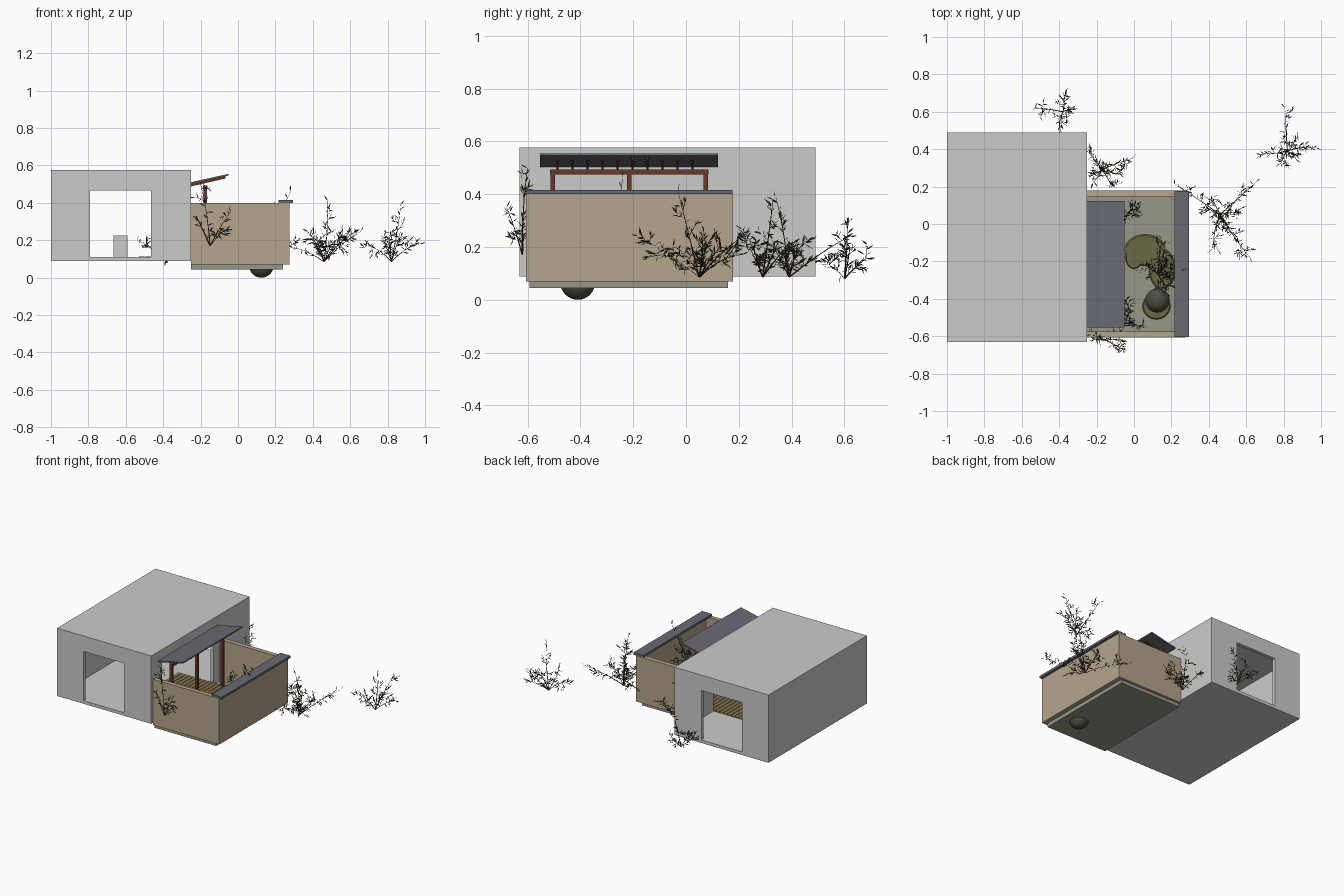
import bpy, bmesh, math, random
from mathutils import Vector, Matrix

if "Cube" in bpy.data.objects:
    bpy.data.objects.remove(bpy.data.objects["Cube"])

random.seed(7)

def mat(name, r, g, b):
    m = bpy.data.materials.new(name)
    m.diffuse_color = (r, g, b, 1)
    m.use_nodes = True
    m.node_tree.nodes["Principled BSDF"].inputs["Base Color"].default_value = m.diffuse_color
    return m

PLASTER = mat("pale grey plaster", .60, .60, .59)
TAN = mat("tan earth wall", .46, .375, .265)
SLATE = mat("slate roof", .14, .145, .17)
GRAVEL = mat("grey gravel", .31, .31, .255)
MOSS = mat("olive moss", .14, .14, .06)
ROCK = mat("dark green rock", .07, .08, .05)
POST = mat("red brown timber", .15, .04, .025)
DECK = mat("deck wood", .23, .165, .075)
LEAF = mat("dark leaf", .045, .055, .022)
STEM = mat("dark twig", .07, .03, .018)

def finish(name, bm, *mats):
    me = bpy.data.meshes.new(name)
    bm.to_mesh(me)
    bm.free()
    for m in mats:
        me.materials.append(m)
    ob = bpy.data.objects.new(name, me)
    bpy.context.collection.objects.link(ob)
    return ob

def box(name, x0, x1, y0, y1, z0, z1, m=PLASTER):
    bm = bmesh.new()
    bmesh.ops.create_cube(bm, size=1)
    for v in bm.verts:
        v.co = Vector(((x0 + x1) / 2 + v.co.x * (x1 - x0),
                       (y0 + y1) / 2 + v.co.y * (y1 - y0),
                       (z0 + z1) / 2 + v.co.z * (z1 - z0)))
    return finish(name, bm, m)

def cut(ob, cutter):
    cutter.hide_render = True
    mod = ob.modifiers.new("cut", 'BOOLEAN')
    mod.operation = 'DIFFERENCE'
    mod.solver = 'EXACT'
    mod.object = cutter
    bpy.context.view_layer.objects.active = ob
    bpy.ops.object.modifier_apply(modifier=mod.name)
    bpy.data.objects.remove(cutter)

# House shell: hollow, doors front and back, wide opening to the courtyard
house = box("house", -1, -.25, -.63, .49, .088, .576)
cut(house, box("room_cutter", -.975, -.275, -.605, .465, .11, .55))
cut(house, box("door_cutter", -.79, -.465, -.8, .7, .11, .465))
cut(house, box("side_cutter", -.4, -.1, -.51, .08, .11, .48))
box("indoor_block", -.665, -.59, -.22, -.02, .11, .225)

# Timber deck running from the room out under the veranda
n = 14
w = .43 / n
for i in range(n):
    x = -.53 + i * w
    box("deck_board", x, x + w - .003, -.52, .08, .1, .114, DECK)
for y in (-.5, -.22, .06):
    box("deck_joist", -.245, -.1, y - .01, y + .01, .08, .1, POST)

# Courtyard base, gravel and walls
box("courtyard_base", -.25, .24, -.592, .16, .045, .07, GRAVEL)
box("gravel_bed", -.25, .24, -.575, .148, .068, .08, GRAVEL)
box("courtyard_wall_front", -.25, .275, -.607, -.575, .07, .4, TAN)
box("courtyard_wall_back", -.25, .275, .145, .178, .07, .4, TAN)
box("courtyard_wall_right", .243, .275, -.575, .145, .07, .4, TAN)
box("wall_cap", .216, .295, -.605, .176, .4, .416, SLATE)

# Moss patches
for x, y, rx, ry in ((.06, -.14, .11, .085), (.15, -.24, .07, .11),
                     (.12, -.44, .075, .07), (0, -.18, .045, .06)):
    bm = bmesh.new()
    bmesh.ops.create_cone(bm, cap_ends=True, segments=28, radius1=1, radius2=.92, depth=.006,
                          matrix=Matrix.Translation((x, y, .083)) @ Matrix.Diagonal((rx, ry, 1, 1)))
    finish("moss_patch", bm, MOSS)

# Boulder
bm = bmesh.new()
bmesh.ops.create_uvsphere(bm, u_segments=28, v_segments=16, radius=.066,
                          matrix=Matrix.Translation((.125, -.41, .066)))
for f in bm.faces:
    f.smooth = True
finish("boulder", bm, ROCK)

# Veranda: posts, beam, rafters and sloping roof
for y in (-.505, -.215, .075):
    box("veranda_post", -.184, -.166, y - .009, y + .009, .08, .478, POST)
box("veranda_beam", -.186, -.164, -.516, .085, .474, .494, POST)

def sloped(name, x0, x1, y0, y1, z0, z1, t, m):
    ob = box(name, x0, x1, y0, y1, 0, t, m)
    for v in ob.data.vertices:
        v.co.z += z0 + (z1 - z0) * (v.co.x - x0) / (x1 - x0)
    return ob

for i in range(10):
    y = -.487 + i * .0568
    sloped("rafter", -.25, -.068, y - .004, y + .004, .488, .53, .013, POST)
sloped("veranda_roof", -.25, -.05, -.553, .122, .502, .546, .009, SLATE)

# Plants: arched stems with side twigs carrying narrow folded leaves
def tube(bm, pts, r):
    rings = []
    for k, p in enumerate(pts):
        rr = r * (1 - .7 * k / (len(pts) - 1))
        rings.append([bm.verts.new(p + Vector((math.cos(a), math.sin(a), .5 * math.sin(2 * a))) * rr)
                      for a in (0, 2.094, 4.189)])
    for a, b in zip(rings, rings[1:]):
        for j in range(3):
            bm.faces.new((a[j], a[(j + 1) % 3], b[(j + 1) % 3], b[j])).material_index = 1

def rand_dir():
    return Vector((random.gauss(0, 1), random.gauss(0, 1), random.gauss(0, .7))).normalized()

def leaf(bm, p, d, length):
    d = d.normalized()
    side = d.cross(rand_dir()).normalized() * length * .1
    up = side.cross(d) * .5
    a = bm.verts.new(p)
    b = bm.verts.new(p + d * length * .45 + side + up)
    c = bm.verts.new(p + d * length)
    e = bm.verts.new(p + d * length * .45 - side + up)
    bm.faces.new((a, b, c))
    bm.faces.new((a, c, e))

def plant(name, base, tips, twigs=4, size=.042):
    bm = bmesh.new()
    base = Vector(base)
    for tip in tips:
        tip = Vector(tip)
        mid = (base + tip) / 2 + Vector((0, 0, .03)) + rand_dir() * .015
        curve = lambda t: base * (1 - t) ** 2 + mid * 2 * t * (1 - t) + tip * t * t
        tube(bm, [curve(k / 7) for k in range(8)], .0032)
        fwd = (tip - base).normalized()
        for k in range(9):
            t = .2 + .8 * k / 8
            leaf(bm, curve(t), fwd * .7 + rand_dir(), size * random.uniform(.6, 1))
        for k in range(twigs):
            p = curve(random.uniform(.15, .9))
            d = (fwd * .6 + rand_dir()).normalized()
            if p.z < .14:
                d.z = abs(d.z)
            q = p + d * random.uniform(.03, .06)
            tube(bm, [p, q], .0016)
            for j in range(5):
                leaf(bm, p.lerp(q, .3 + .175 * j), d * .8 + rand_dir() * .8, size * random.uniform(.55, 1))
    finish(name, bm, LEAF, STEM)

plant("shrub_far_right", (.82, .39, .085),
      [(.81, .62, .24), (.97, .41, .18), (.69, .38, .17), (.87, .34, .39), (.86, .45, .22), (.78, .33, .2)])
plant("shrub_right", (.46, .05, .085),
      [(.66, .23, .25), (.42, -.13, .18), (.62, -.18, .24), (.22, .21, .17), (.48, -.03, .41),
       (.42, .14, .2), (.56, .06, .22), (.38, .1, .24), (.52, -.05, .2)], 5)
plant("shrub_back", (-.17, .29, .085),
      [(-.01, .35, .22), (-.24, .38, .2), (-.12, .2, .24), (-.22, .22, .26), (-.16, .33, .38), (-.08, .27, .15)])
plant("shrub_house_back", (-.38, .6, .08),
      [(-.54, .62, .2), (-.37, .69, .16), (-.33, .61, .3), (-.4, .52, .14)])
plant("shrub_front", (-.15, -.62, .17),
      [(-.04, -.68, .35), (-.22, -.62, .32), (-.06, -.63, .26), (-.2, -.6, .5)], 3)
plant("courtyard_tree", (.13, -.27, .085),
      [(.28, -.24, .46), (.15, -.08, .3), (.05, -.22, .26), (.17, -.36, .28),
       (.2, -.18, .35), (.12, -.15, .22), (.2, -.3, .25)])
plant("courtyard_shrub_back", (-.03, .06, .085), [(0, .1, .27), (.03, .04, .2), (-.06, .0, .24)])
plant("courtyard_shrub_front", (-.02, -.53, .085), [(.06, -.54, .22), (-.03, -.42, .2), (-.08, -.54, .28)])
